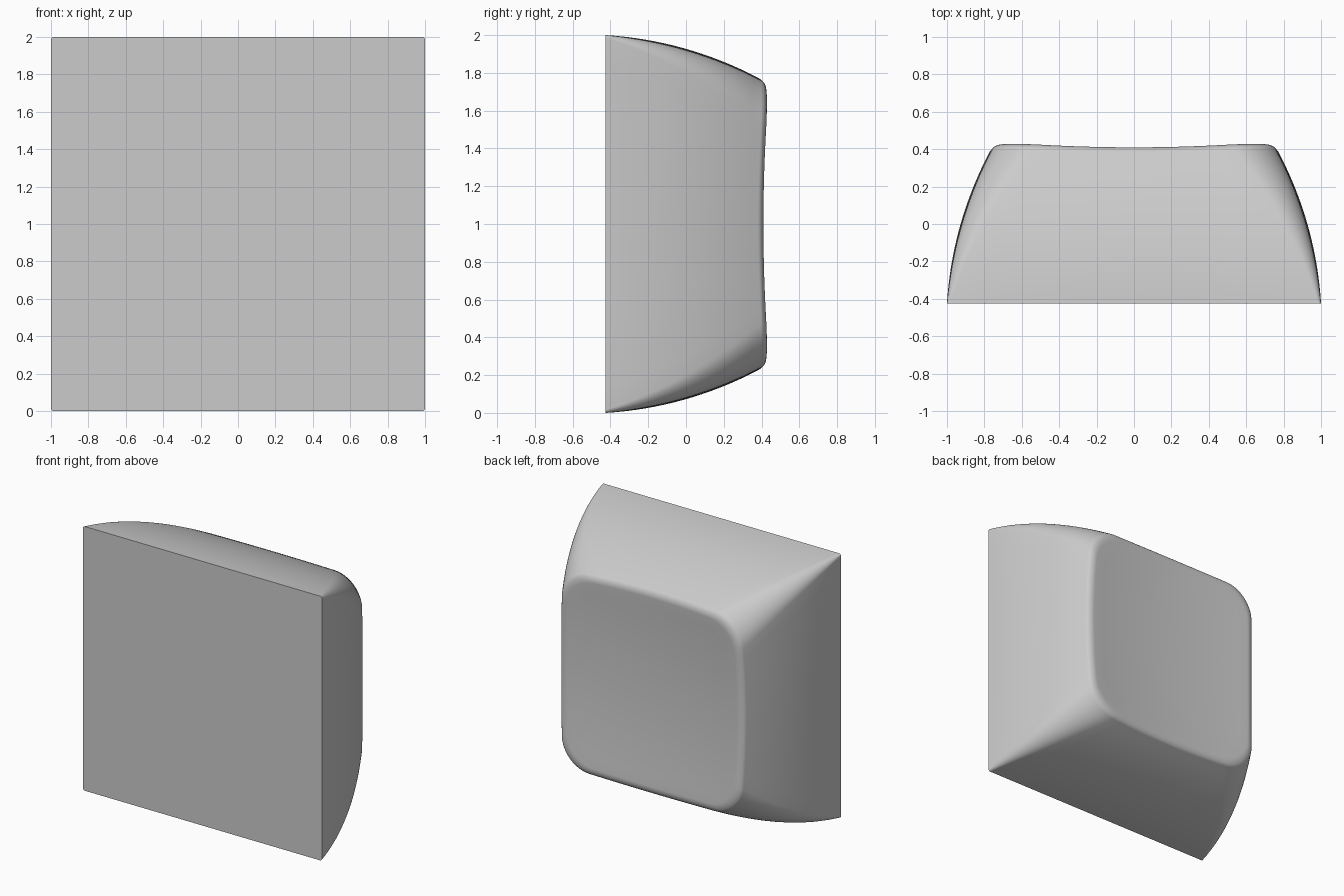
import bpy, bmesh, math

if "Cube" in bpy.data.objects:
    bpy.data.objects.remove(bpy.data.objects["Cube"], do_unlink=True)

CORNER_STEPS, EDGE_STEPS = 10, 16
WALL_STEPS, BEVEL_STEPS, DISH_STEPS = 16, 8, 10
FRONT, RIM_DROP, RIM_IN = -0.425, 0.035, 0.05


def dish(x, z):
    """Height of the shallow spherical dish on the back."""
    return 0.378 + 0.062 * (x * x + z * z)


def outline(half, radius, bow):
    """Rounded square around the origin, with gently bowed sides."""
    points = []
    inner = half - radius
    for k in range(4):
        quarter = []
        for i in range(CORNER_STEPS + 1):
            a = math.pi / 2 * i / CORNER_STEPS
            quarter.append((inner + radius * math.cos(a), inner + radius * math.sin(a)))
        for i in range(1, EDGE_STEPS):
            quarter.append((inner - 2 * inner * i / EDGE_STEPS, half))
        c, s = round(math.cos(k * math.pi / 2)), round(math.sin(k * math.pi / 2))
        points += [(c * u - s * v, s * u + c * v) for u, v in quarter]
    return [(u * (1 - bow * (v / half) ** 2), v * (1 - bow * (u / half) ** 2))
            for u, v in points]


def wall_ring(t):
    """Section of the curved side walls, from the front (0) to the rim (1)."""
    half = 1 - 0.05 * t - 0.175 * t * t
    pts = outline(half, 0.015 + 0.21 * t, 0.035 * t)
    return [(x, FRONT + t * (dish(x, z) - RIM_DROP - FRONT), z) for x, z in pts]


def scaled_ring(scale, drop):
    """Rim outline shrunk towards the centre, set below the dish surface."""
    return [(x * scale, dish(x * scale, z * scale) - drop, z * scale)
            for x, _, z in wall_ring(1)]


# Sections: walls, rounded rim, dish
rings = [wall_ring(i / WALL_STEPS) for i in range(WALL_STEPS + 1)]
for i in range(1, BEVEL_STEPS + 1):
    a = math.pi / 2 * i / BEVEL_STEPS
    shrink = RIM_IN * (1 - math.cos(a)) + 0.012 * math.sin(a)
    rings.append(scaled_ring(1 - shrink / 0.775, RIM_DROP * (1 - math.sin(a))))
edge = 1 - (RIM_IN + 0.012) / 0.775
for i in range(1, DISH_STEPS):
    rings.append(scaled_ring(edge * (1 - i / DISH_STEPS), 0))

# Loft the sections and close both ends
bm = bmesh.new()
loops = [[bm.verts.new((x, y, z + 1)) for x, y, z in ring] for ring in rings]
count = len(loops[0])
for a, b in zip(loops, loops[1:]):
    for i in range(count):
        j = (i + 1) % count
        bm.faces.new((a[i], a[j], b[j], b[i]))
bm.faces.new(loops[0])
centre = bm.verts.new((0, dish(0, 0), 1))
for i in range(count):
    bm.faces.new((loops[-1][i], loops[-1][(i + 1) % count], centre))
bmesh.ops.recalc_face_normals(bm, faces=bm.faces)
mesh = bpy.data.meshes.new("key_cap")
bm.to_mesh(mesh)
bm.free()

# Plain grey finish
grey = bpy.data.materials.new("light_grey")
grey.use_nodes = True
colour = (0.6, 0.6, 0.6, 1)
grey.diffuse_color = colour
grey.node_tree.nodes["Principled BSDF"].inputs["Base Color"].default_value = colour
mesh.materials.append(grey)

cap = bpy.data.objects.new("key_cap", mesh)
bpy.context.collection.objects.link(cap)
bpy.context.view_layer.objects.active = cap
cap.select_set(True)
bpy.ops.object.shade_smooth_by_angle(angle=math.radians(40))
